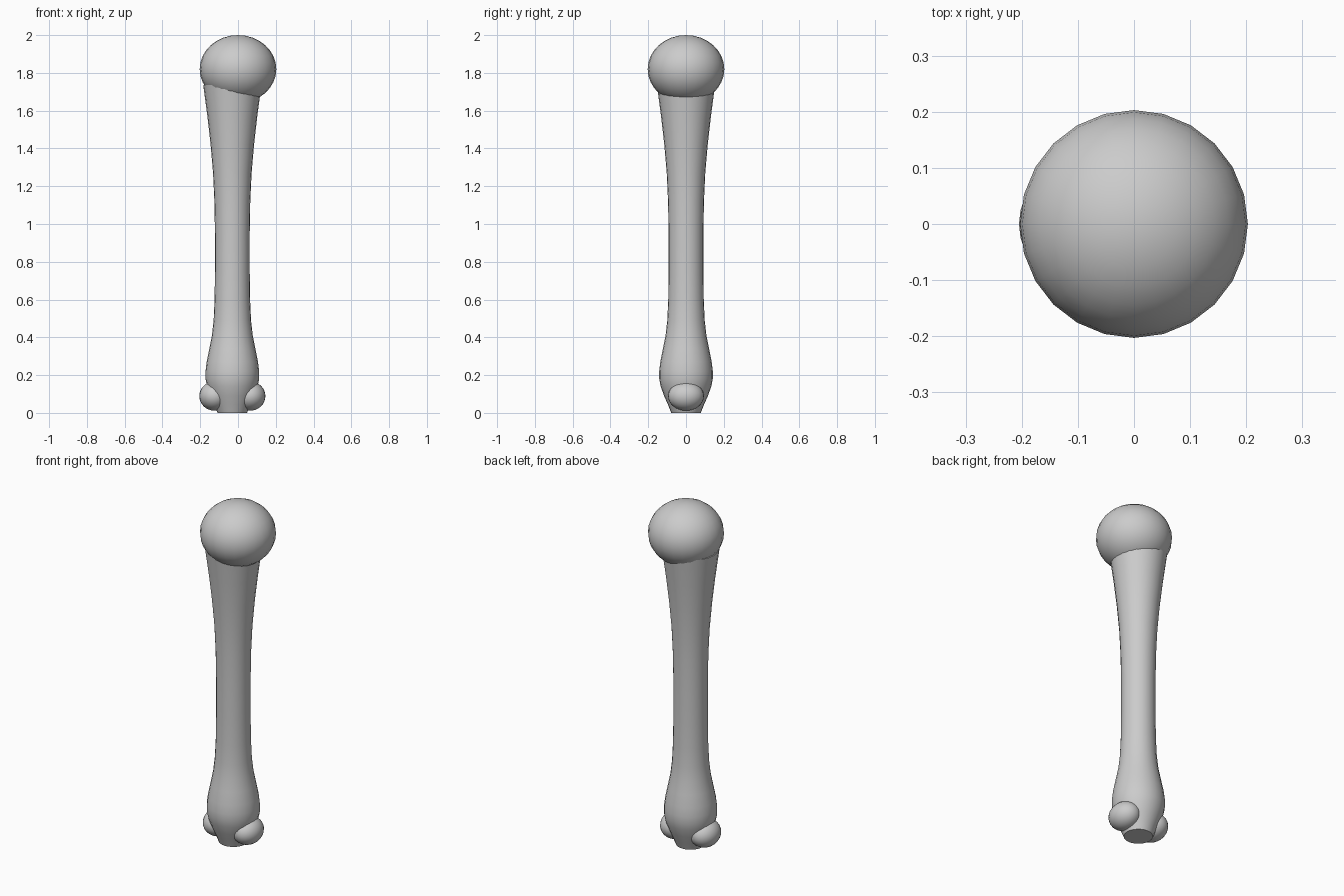
import bpy, bmesh, math

if "Cube" in bpy.data.objects:
    bpy.data.objects.remove(bpy.data.objects["Cube"])

AXIS_X = -0.03
SIDES = 24


def smooth(obj):
    bpy.ops.object.select_all(action='DESELECT')
    obj.select_set(True)
    bpy.context.view_layer.objects.active = obj
    bpy.ops.object.shade_smooth_by_angle(angle=math.radians(40))


def lathe(name, profile, x):
    # closed surface of revolution from (radius, z) points
    bm = bmesh.new()
    rings = []
    for r, z in profile:
        rings.append([bm.verts.new((r * math.cos(2 * math.pi * i / SIDES),
                                    r * math.sin(2 * math.pi * i / SIDES), z))
                      for i in range(SIDES)])
    for a, b in zip(rings, rings[1:]):
        for i in range(SIDES):
            j = (i + 1) % SIDES
            bm.faces.new((a[i], a[j], b[j], b[i]))
    bm.faces.new(rings[0][::-1])
    bm.faces.new(rings[-1])
    mesh = bpy.data.meshes.new(name)
    bm.to_mesh(mesh)
    bm.free()
    obj = bpy.data.objects.new(name, mesh)
    bpy.context.collection.objects.link(obj)
    obj.location.x = x
    smooth(obj)


def ellipsoid(name, loc, radii):
    bpy.ops.mesh.primitive_uv_sphere_add(segments=SIDES, ring_count=16, radius=1, location=loc)
    obj = bpy.context.object
    obj.name = name
    obj.scale = radii
    bpy.ops.object.transform_apply(location=False, rotation=False, scale=True)
    smooth(obj)


# Flared shaft, narrow in the middle
lathe("shaft", [(0.078, 0.0), (0.096, 0.045), (0.116, 0.09), (0.134, 0.14),
                (0.142, 0.18), (0.142, 0.22), (0.136, 0.27), (0.122, 0.34),
                (0.108, 0.41), (0.099, 0.49), (0.094, 0.6), (0.092, 0.75),
                (0.092, 0.95), (0.095, 1.12), (0.102, 1.27), (0.115, 1.42),
                (0.132, 1.57), (0.148, 1.69), (0.154, 1.735)], AXIS_X)

# Rounded head on top
ellipsoid("head", (0, 0, 1.82), (0.203, 0.203, 0.18))

# Pair of knobs at the lower end
for side, label in ((-1, "left"), (1, "right")):
    ellipsoid(label + "_knob", (AXIS_X + side * 0.095, 0, 0.089), (0.08, 0.095, 0.077))
